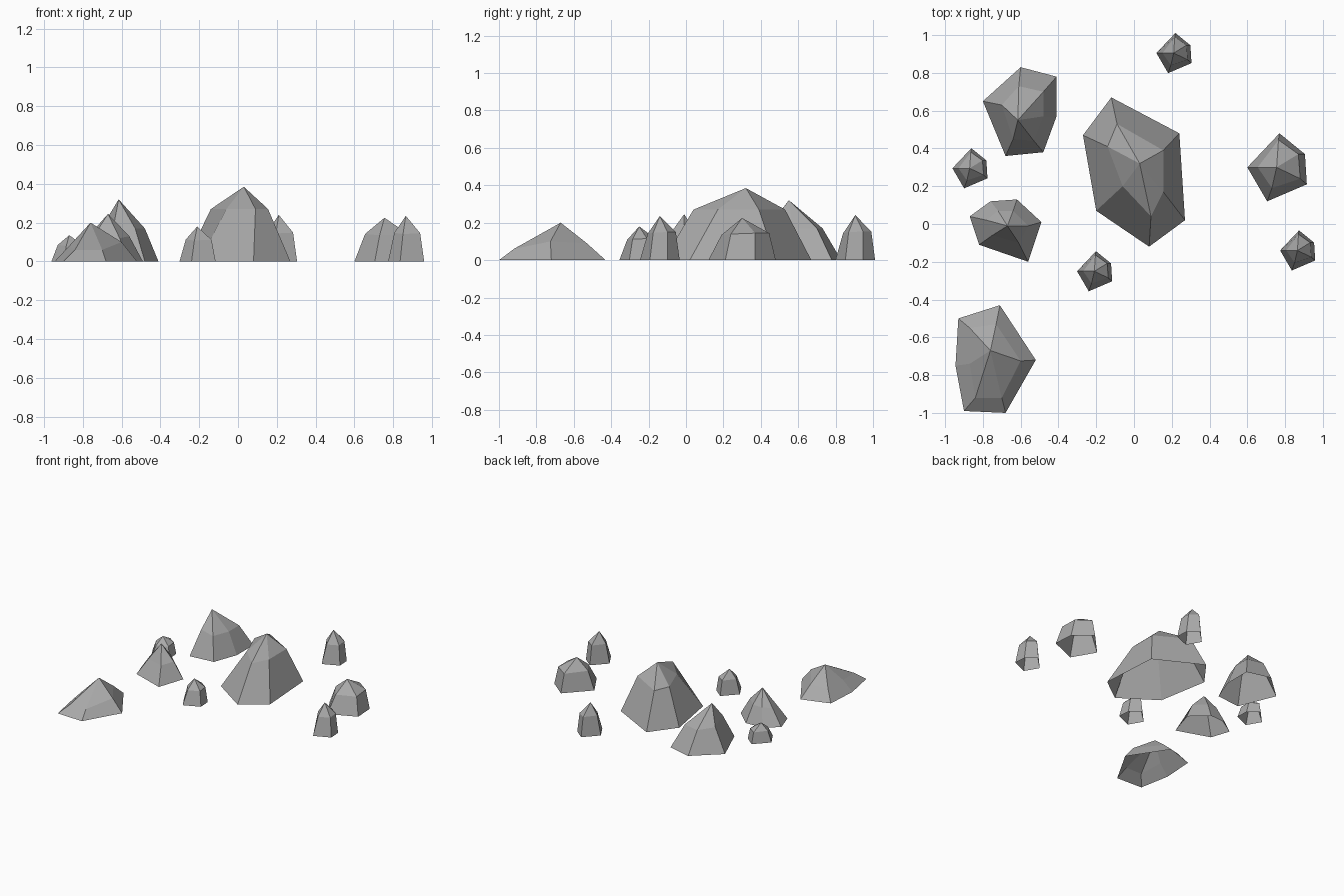
import bpy
import bmesh
from mathutils import Vector

default_cube = bpy.data.objects.get("Cube")
if default_cube:
    bpy.data.objects.remove(default_cube, do_unlink=True)

# One plain stone colour
stone_grey = bpy.data.materials.new("stone_grey")
stone_grey.use_nodes = True
grey = (0.4, 0.4, 0.4, 1.0)
stone_grey.diffuse_color = grey
stone_grey.node_tree.nodes["Principled BSDF"].inputs["Base Color"].default_value = grey


def build_rock(name, ground_ring, shoulder_ring, peak, location=(0, 0, 0), scale=(1, 1, 1)):
    """Faceted rock: open ground outline, a shoulder ring, and a fan to the peak."""
    bm = bmesh.new()
    ground = [bm.verts.new((x, y, 0)) for x, y in ground_ring]
    shoulder = [bm.verts.new(point) for point in shoulder_ring]
    tip = bm.verts.new(peak)
    count = len(ground)
    for i in range(count):
        j = (i + 1) % count
        bm.faces.new((ground[i], ground[j], shoulder[j], shoulder[i]))
        bm.faces.new((shoulder[i], shoulder[j], tip))
    for vert in bm.verts:
        vert.co = Vector(location) + vert.co * Vector(scale)
    mesh = bpy.data.meshes.new(name)
    bm.to_mesh(mesh)
    bm.free()
    mesh.materials.append(stone_grey)
    rock = bpy.data.objects.new(name, mesh)
    bpy.context.scene.collection.objects.link(rock)
    return rock


# Large central boulder
build_rock(
    "central_boulder",
    [(.08, -.12), (.27, .02), (.24, .48), (-.12, .67), (-.27, .47), (-.2, .07)],
    [(.09, .04, .27), (.155, .17, .27), (.155, .39, .27),
     (-.09, .53, .27), (-.14, .41, .27), (-.06, .2, .27)],
    (.03, .32, .385))

# Tall boulder at the back
build_rock(
    "back_boulder",
    [(-.48, .38), (-.41, .57), (-.41, .78), (-.6, .83), (-.8, .65), (-.68, .36)],
    [(-.53, .44, .17), (-.48, .57, .17), (-.48, .7, .17),
     (-.61, .73, .17), (-.7, .63, .18), (-.64, .45, .19)],
    (-.615, .55, .32))

# Pointed rock at the side
build_rock(
    "pointed_rock",
    [(-.56, -.2), (-.49, .01), (-.62, .13), (-.76, .12), (-.87, .04), (-.82, -.11)],
    [(-.61, -.1, .12), (-.56, -.01, .13), (-.64, .07, .13),
     (-.72, .07, .13), (-.78, .02, .12), (-.75, -.06, .12)],
    (-.67, -.01, .245))

# Low sloping boulder at the front
build_rock(
    "front_boulder",
    [(-.68, -1), (-.52, -.72), (-.71, -.43), (-.93, -.5), (-.945, -.75), (-.9, -.99)],
    [(-.7, -.92, .06), (-.6, -.725, .1), (-.73, -.53, .09),
     (-.87, -.55, .08), (-.87, -.74, .08), (-.84, -.92, .06)],
    (-.76, -.67, .2))

# Five-sided stone shape shared by the smaller rocks, peak one unit high
stone_ground = [(-.155, 0), (.015, .18), (.15, .07), (.16, -.09), (-.05, -.18)]
stone_shoulder = [(-.1, 0, .63), (.01, .145, .64), (.115, .07, .64),
                  (.125, -.06, .62), (-.025, -.11, .6)]
stone_peak = (0, 0, 1)

small = .59
for name, x, y, width, height in (
        ("medium_stone", .755, .3, 1, .225),
        ("back_small_stone", .21, .905, small, .24),
        ("left_small_stone", .865, -.14, small, .235),
        ("front_small_stone", -.21, -.25, small, .18),
        ("right_small_stone", -.87, .295, small, .135)):
    build_rock(name, stone_ground, stone_shoulder, stone_peak,
               location=(x, y, 0), scale=(width, width, height))
